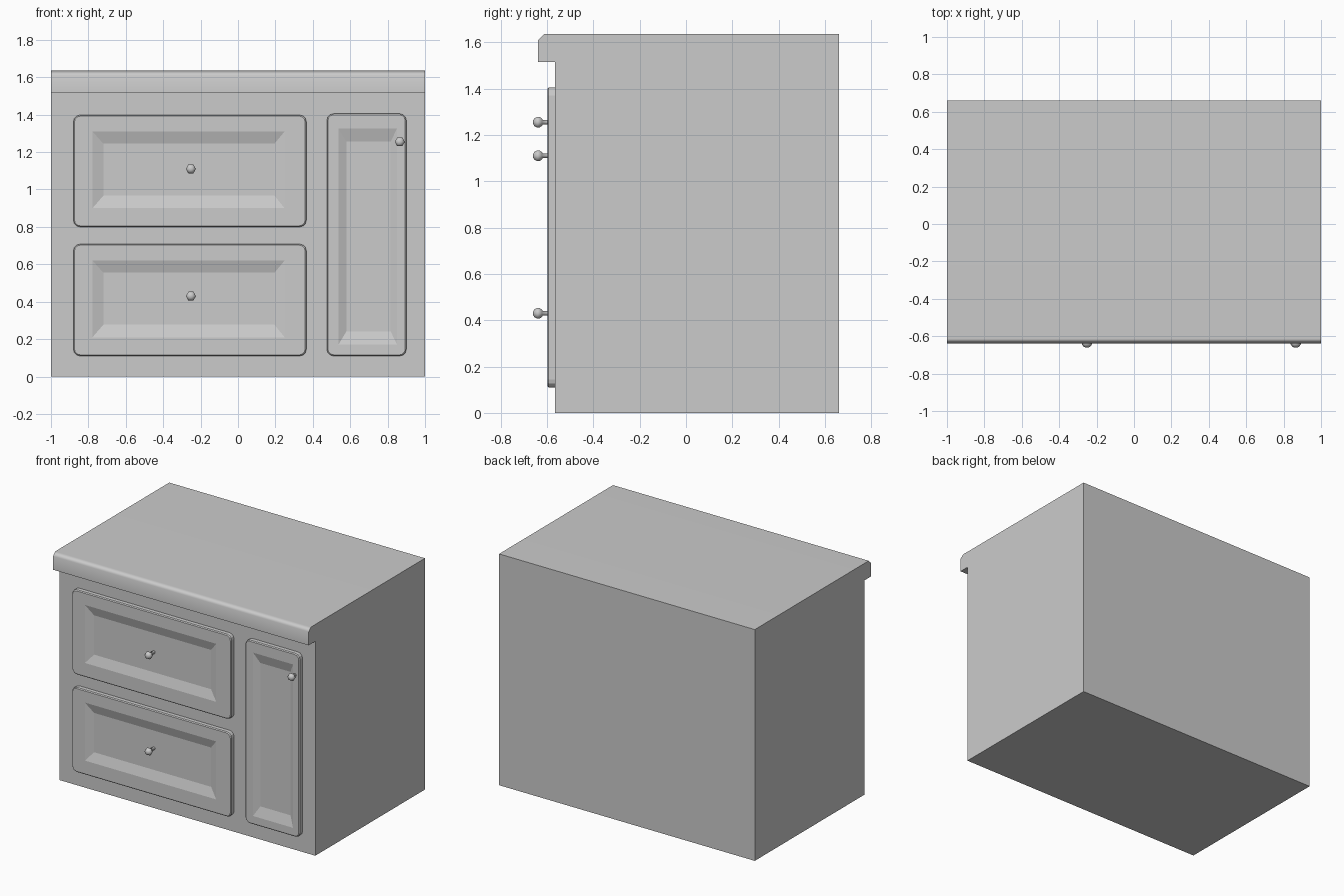
import bpy, bmesh, math

if "Cube" in bpy.data.objects:
    bpy.data.objects.remove(bpy.data.objects["Cube"])

BODY_Y, FACE_Y = -0.565, -0.599


def finish(name, bm, angle=None):
    bmesh.ops.recalc_face_normals(bm, faces=bm.faces)
    me = bpy.data.meshes.new(name)
    bm.to_mesh(me)
    bm.free()
    ob = bpy.data.objects.new(name, me)
    bpy.context.collection.objects.link(ob)
    if angle:
        bpy.ops.object.select_all(action='DESELECT')
        bpy.context.view_layer.objects.active = ob
        ob.select_set(True)
        bpy.ops.object.shade_smooth_by_angle(angle=math.radians(angle))
    return ob


def ring(bm, pts):
    return [bm.verts.new(p) for p in pts]


def bridge(bm, a, b):
    n = len(a)
    for i in range(n):
        j = (i + 1) % n
        bm.faces.new((a[i], a[j], b[j], b[i]))


def rounded_rect(x0, x1, z0, z1, y, r, steps=3):
    pts = []
    centres = [(x1 - r, z1 - r), (x0 + r, z1 - r), (x0 + r, z0 + r), (x1 - r, z0 + r)]
    for q, (cx, cz) in enumerate(centres):
        for s in range(steps + 1):
            a = math.pi / 2 * (q + s / steps)
            pts.append((cx + r * math.cos(a), y, cz + r * math.sin(a)))
    return pts


def rect(x0, x1, z0, z1, y):
    return [(x1, y, z1), (x0, y, z1), (x0, y, z0), (x1, y, z0)]


def panel(name, outer, lip, floor, depth=0.02, steps=3):
    """Rounded front panel with a sloped rectangular recess."""
    bm = bmesh.new()
    x0, x1, z0, z1 = outer
    e = 0.006
    back = ring(bm, rounded_rect(x0, x1, z0, z1, BODY_Y, 0.035, steps))
    side = ring(bm, rounded_rect(x0, x1, z0, z1, FACE_Y + e, 0.035, steps))
    front = ring(bm, rounded_rect(x0 + e, x1 - e, z0 + e, z1 - e, FACE_Y, 0.03, steps))
    bm.faces.new(back)
    bridge(bm, back, side)
    bridge(bm, side, front)
    a = ring(bm, rect(*lip, FACE_Y))
    b = ring(bm, rect(*floor, FACE_Y + depth))
    k = steps + 1
    for q in range(4):
        bm.faces.new(front[q * k:(q + 1) * k] + [a[q]])
        n = (q + 1) % 4
        bm.faces.new((front[q * k + steps], front[n * k], a[n], a[q]))
    bridge(bm, a, b)
    bm.faces.new(b)
    return finish(name, bm)


def knob(name, x, z, base_y):
    """Six-sided turned knob pointing forward."""
    bm = bmesh.new()
    prof = [(0.011, base_y), (0.011, -0.618), (0.019, -0.622), (0.027, -0.634),
            (0.027, -0.643), (0.019, -0.655), (0.009, -0.66)]
    loops = [ring(bm, [(x + r * math.cos(i * math.pi / 3), y, z + r * math.sin(i * math.pi / 3))
                       for i in range(6)]) for r, y in prof]
    for a, b in zip(loops, loops[1:]):
        bridge(bm, a, b)
    bm.faces.new(loops[0])
    bm.faces.new(loops[-1])
    return finish(name, bm, 62)


# cabinet body with overhanging counter lip, one profile along x
bm = bmesh.new()
profile = [(0.66, 0), (0.66, 1.635), (-0.613, 1.635), (-0.638, 1.61),
           (-0.638, 1.515), (BODY_Y, 1.515), (BODY_Y, 0)]
left, right = (ring(bm, [(x, y, z) for y, z in profile]) for x in (-1, 1))
bridge(bm, left, right)
bm.faces.new(left)
bm.faces.new(right)
body = finish("cabinet_body", bm, 50)
mod = body.modifiers.new("face_weight", 'WEIGHTED_NORMAL')
mod.keep_sharp = True

# two drawers
for name, dz, kz in (("upper", 0.69, 1.11), ("lower", 0.0, 0.43)):
    panel(name + "_drawer", (-0.88, 0.365, 0.11 + dz, 0.708 + dz),
          (-0.778, 0.249, 0.21 + dz, 0.62 + dz),
          (-0.72, 0.195, 0.277 + dz, 0.555 + dz))
    knob(name + "_drawer_knob", -0.252, kz, -0.575)

# narrow door
panel("door", (0.475, 0.90, 0.11, 1.405), (0.537, 0.85, 0.17, 1.325), (0.58, 0.816, 0.242, 1.256))
knob("door_knob", 0.865, 1.255, -0.59)
